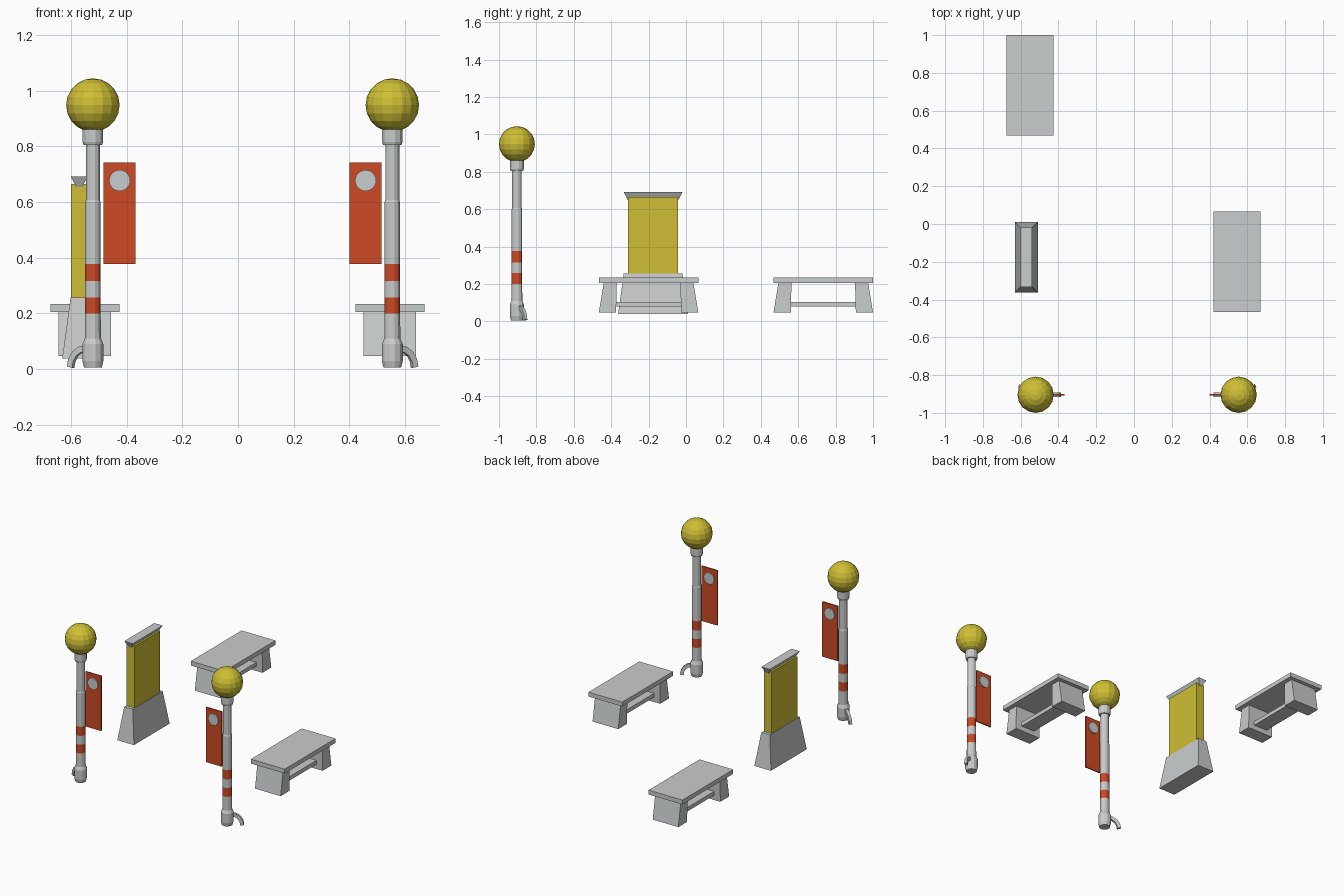
import bpy, bmesh, math
from mathutils import Matrix, Vector

cube = bpy.data.objects.get("Cube")
if cube:
    bpy.data.objects.remove(cube, do_unlink=True)


def material(name, color):
    m = bpy.data.materials.new(name)
    m.use_nodes = True
    rgba = (*color, 1)
    m.diffuse_color = rgba
    m.node_tree.nodes["Principled BSDF"].inputs["Base Color"].default_value = rgba
    return m


GREY = material("pale grey", (0.59, 0.61, 0.61))
YELLOW = material("yellow", (0.62, 0.52, 0.035))
RED = material("orange red", (0.61, 0.067, 0.018))


def finish(name, bm, *mats):
    bmesh.ops.recalc_face_normals(bm, faces=bm.faces)
    mesh = bpy.data.meshes.new(name)
    bm.to_mesh(mesh)
    bm.free()
    for m in mats:
        mesh.materials.append(m)
    obj = bpy.data.objects.new(name, mesh)
    bpy.context.collection.objects.link(obj)
    return obj


def block(name, bottom, top, z0, z1, mat):
    """Box whose bottom and top rectangles (x0, x1, y0, y1) may differ."""
    bm = bmesh.new()
    rings = []
    for (x0, x1, y0, y1), z in ((bottom, z0), (top, z1)):
        corners = ((x0, y0), (x1, y0), (x1, y1), (x0, y1))
        rings.append([bm.verts.new((x, y, z)) for x, y in corners])
    for ring in rings:
        bm.faces.new(ring)
    for i in range(4):
        j = (i + 1) % 4
        bm.faces.new((rings[0][i], rings[0][j], rings[1][j], rings[1][i]))
    return finish(name, bm, mat)


def rect(cx, cy, hx, hy):
    return (cx - hx, cx + hx, cy - hy, cy + hy)


def lathe(name, profile, x, y, sides=12):
    """Turned post; faces inside the stripe heights become red."""
    bm = bmesh.new()
    rings = []
    for r, z in profile:
        angles = [2 * math.pi * (i + 0.5) / sides for i in range(sides)]
        rings.append([bm.verts.new((x + r * math.cos(a), y + r * math.sin(a), z))
                      for a in angles])
    bm.faces.new(rings[0])
    bm.faces.new(rings[-1])
    for low, high in zip(rings, rings[1:]):
        for i in range(sides):
            j = (i + 1) % sides
            f = bm.faces.new((low[i], low[j], high[j], high[i]))
            z = f.calc_center_median().z
            f.material_index = int(0.20 < z < 0.258 or 0.316 < z < 0.377)
    return finish(name, bm, GREY, RED)


POST = [(0.033, 0.006), (0.039, 0.03), (0.039, 0.09), (0.030, 0.11),
        (0.029, 0.20), (0.029, 0.258), (0.029, 0.316), (0.029, 0.377),
        (0.029, 0.60), (0.026, 0.607), (0.026, 0.804), (0.034, 0.804),
        (0.038, 0.815), (0.038, 0.875)]
HOOK = [(0.025, 0.074), (0.05, 0.07), (0.072, 0.055), (0.086, 0.032), (0.091, 0.007)]
LAMP_Y = -0.904


def lamp(label, x, inner):
    lathe(label + "_lamp_post", POST, x, LAMP_Y)

    # Globe
    bm = bmesh.new()
    bmesh.ops.create_uvsphere(bm, u_segments=16, v_segments=10, radius=0.096,
                              matrix=Matrix.Translation((x, LAMP_Y, 0.948)))
    finish(label + "_lamp_globe", bm, YELLOW)

    # Hanging banner with a round badge through it
    near, far = sorted((x + inner * 0.039, x + inner * 0.153))
    panel = (near, far, LAMP_Y - 0.004, LAMP_Y + 0.004)
    block(label + "_banner", panel, panel, 0.378, 0.742, RED)
    bm = bmesh.new()
    bmesh.ops.create_cone(bm, cap_ends=True, segments=24, radius1=0.038,
                          radius2=0.038, depth=0.022,
                          matrix=Matrix.Translation((x + inner * 0.096, LAMP_Y, 0.677))
                          @ Matrix.Rotation(math.pi / 2, 4, "X"))
    finish(label + "_badge", bm, GREY)

    # Curved hook at the foot, pointing outward and back
    out = Vector((-inner * 0.88, 0.47, 0))
    across = Vector((-out.y, out.x, 0)) * 0.009
    bm = bmesh.new()
    rings = []
    for i, (r, z) in enumerate(HOOK):
        a, b = HOOK[max(i - 1, 0)], HOOK[min(i + 1, len(HOOK) - 1)]
        along = (out * (b[0] - a[0]) + Vector((0, 0, b[1] - a[1]))).normalized()
        normal = along.cross(across).normalized() * 0.011
        p = Vector((x, LAMP_Y, z)) + out * r
        rings.append([bm.verts.new(p + across * s + normal * t)
                      for s, t in ((-1, -1), (1, -1), (1, 1), (-1, 1))])
    bm.faces.new(rings[0])
    bm.faces.new(rings[-1])
    for p, q in zip(rings, rings[1:]):
        for i in range(4):
            j = (i + 1) % 4
            bm.faces.new((p[i], p[j], q[j], q[i]))
    finish(label + "_foot_hook", bm, GREY)


def bench(label, x, y):
    half = 0.266
    seat = rect(x, y, 0.124, half)
    block(label + "_bench_seat", seat, seat, 0.205, 0.234, GREY)
    for end, s in (("front", -1), ("back", 1)):
        foot = (x - 0.094, x + 0.094, *sorted((y + s * 0.174, y + s * half)))
        head = (x - 0.094, x + 0.094, *sorted((y + s * 0.170, y + s * 0.240)))
        block(f"{label}_bench_{end}_leg", foot, head, 0.047, 0.205, GREY)
    shelf = rect(x, y, 0.05, 0.18)
    block(label + "_bench_stretcher", shelf, shelf, 0.079, 0.105, GREY)


lamp("right", -0.521, 1)
lamp("left", 0.554, -1)
bench("right", -0.550, 0.734)
bench("left", 0.545, -0.200)

# Sign pillar: flared pedestal, upright panel, wedge cap
PX, PY = -0.570, -0.176
block("sign_pedestal", rect(PX, PY, 0.061, 0.187), rect(PX, PY, 0.031, 0.157),
      0.039, 0.257, GREY)
panel = rect(PX, PY, 0.029, 0.134)
block("sign_panel", panel, panel, 0.257, 0.665, YELLOW)
block("sign_cap", rect(PX, PY, 0.010, 0.138), rect(PX, PY, 0.031, 0.157),
      0.653, 0.692, GREY)
